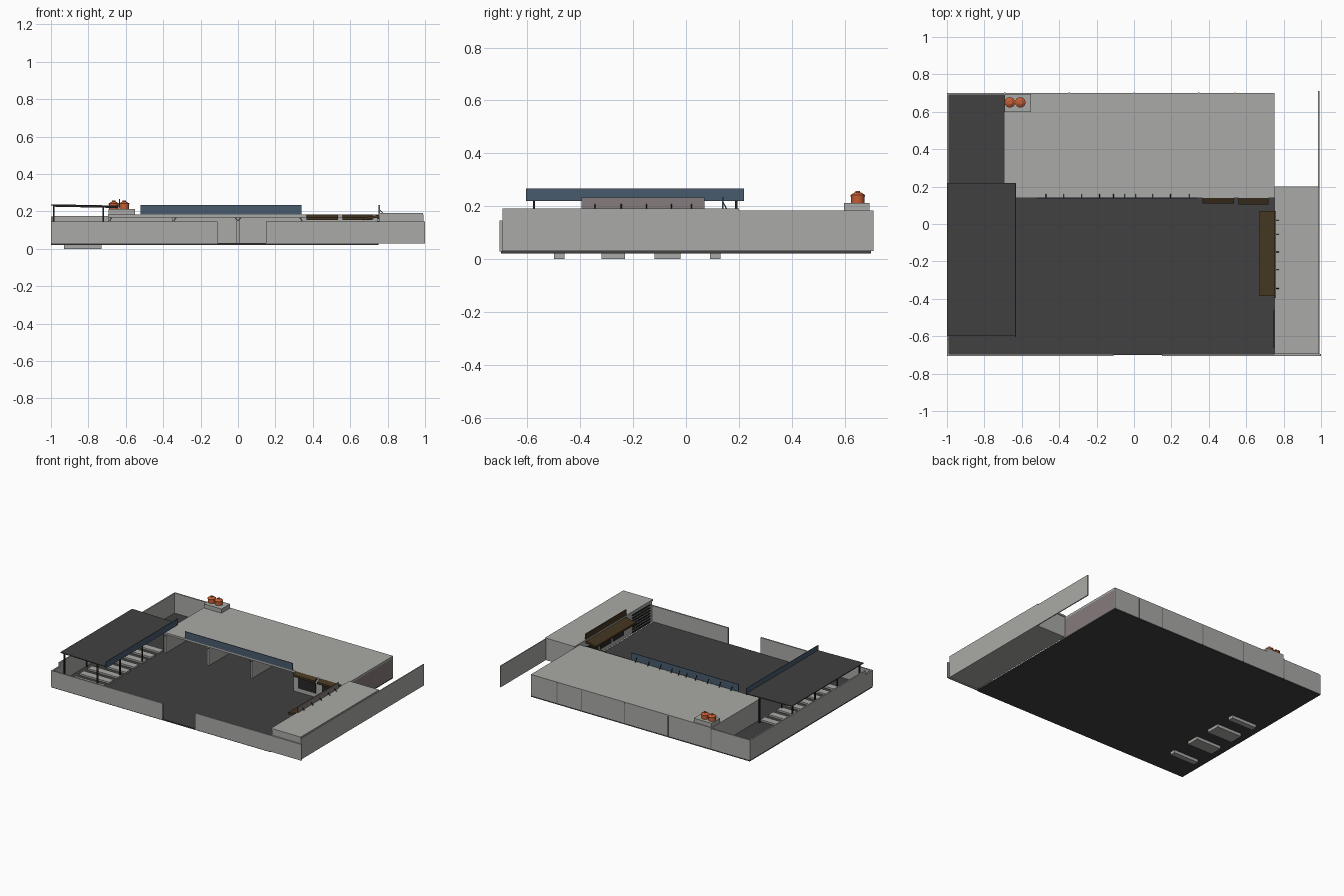
import bpy, bmesh
from mathutils import Vector, Matrix

if "Cube" in bpy.data.objects:
    bpy.data.objects.remove(bpy.data.objects["Cube"])


def material(name, rgb):
    m = bpy.data.materials.new(name)
    m.diffuse_color = (*rgb, 1)
    m.use_nodes = True
    m.node_tree.nodes["Principled BSDF"].inputs["Base Color"].default_value = m.diffuse_color
    return m


GREY = material("concrete_grey", (0.40, 0.40, 0.385))
DARK = material("asphalt_dark", (0.052, 0.052, 0.052))
BLUE = material("slate_blue", (0.065, 0.105, 0.155))
ORANGE = material("tank_orange", (0.55, 0.11, 0.035))
BROWN = material("dark_wood", (0.058, 0.036, 0.015))
PINK = material("warm_grey", (0.24, 0.20, 0.20))
BLACK = material("black_metal", (0.02, 0.02, 0.02))


def finish(name, bm, mat):
    me = bpy.data.meshes.new(name)
    bm.normal_update()
    bm.to_mesh(me)
    bm.free()
    me.materials.append(mat)
    ob = bpy.data.objects.new(name, me)
    bpy.context.collection.objects.link(ob)
    return ob


def boxes(name, mat, *extents):
    """Each extent is x0, x1, y0, y1, z0, z1."""
    bm = bmesh.new()
    for x0, x1, y0, y1, z0, z1 in extents:
        mx = Matrix.Translation(((x0 + x1) / 2, (y0 + y1) / 2, (z0 + z1) / 2))
        mx = mx @ Matrix.Diagonal((x1 - x0, y1 - y0, z1 - z0, 1))
        bmesh.ops.create_cube(bm, size=1, matrix=mx)
    return finish(name, bm, mat)


def bars(name, mat, segments, w=0.004):
    """Square bars between pairs of points."""
    bm = bmesh.new()
    for p, q in segments:
        p, q = Vector(p), Vector(q)
        rot = (q - p).to_track_quat('Z', 'Y').to_matrix().to_4x4()
        mx = Matrix.Translation((p + q) / 2) @ rot @ Matrix.Diagonal((w, w, (q - p).length, 1))
        bmesh.ops.create_cube(bm, size=1, matrix=mx)
    return finish(name, bm, mat)


def droop(ob, axis, limit, dz):
    """Lower the outer edge of an awning or roof."""
    for v in ob.data.vertices:
        if v.co[axis] < limit:
            v.co.z += dz


# Yard slab and footings under it
boxes("yard_slab", DARK, (-1, 0.75, -0.70, 0.70, 0.021, 0.03))
footings = ((-0.50, -0.46), (-0.32, -0.23), (-0.12, -0.02), (0.09, 0.13))
boxes("footing", GREY, *[(-0.93, -0.73, a, b, 0.0, 0.021) for a, b in footings])

# Perimeter walls with the front gateway
boxes("front_wall", GREY, (-1, -0.11, -0.705, -0.695, 0.028, 0.145),
      (0.15, 1.0, -0.705, -0.695, 0.028, 0.145))
boxes("left_wall", GREY, (-1, -0.99, -0.695, -0.62, 0.03, 0.145),
      (-1, -0.99, -0.62, 0.70, 0.03, 0.172))
boxes("back_wall", GREY, (-0.99, 0.75, 0.69, 0.70, 0.03, 0.175))
boxes("right_wall", GREY, (0.984, 0.991, -0.695, 0.71, 0.03, 0.183))
boxes("back_wall_seam", PINK, *[(x - 0.004, x + 0.004, 0.70, 0.702, 0.03, 0.175)
                                for x in (-0.69, -0.345, 0, 0.345, 0.54)])

# Back building: open bays beside a closed office
boxes("back_roof", GREY, (-0.695, 0.75, 0.14, 0.70, 0.168, 0.182))
boxes("bay_partition", GREY, *[(x - 0.007, x + 0.007, 0.15, 0.69, 0.03, 0.168)
                               for x in (-0.688, -0.345, 0, 0.345)])
boxes("office", GREY, (0.345, 0.742, 0.15, 0.69, 0.03, 0.168))
boxes("office_end_wall", PINK, (0.742, 0.75, 0.15, 0.69, 0.03, 0.168))
boxes("office_window", BLACK, (0.38, 0.52, 0.145, 0.15, 0.06, 0.135),
      (0.57, 0.71, 0.145, 0.15, 0.06, 0.135))
struts = []
for x in (-0.688, -0.345, 0, 0.345):
    for s in (-1, 1):
        if abs(x + s * 0.03) < 0.37 or s * x < 0:
            struts.append(((x, 0.147, 0.150), (x + s * 0.028, 0.147, 0.18)))
bars("bay_strut", BLACK, struts)

# Long blue sign board on the back roof
boxes("back_sign", BLUE, (-0.52, 0.34, 0.136, 0.141, 0.183, 0.235))
bars("back_sign_brace", BLACK, [((x, 0.14, 0.215), (x, 0.158, 0.182)) for x in
                                (-0.47, -0.375, -0.28, -0.185, -0.11, -0.05, 0.01, 0.1, 0.195, 0.295)])

# Office awnings
aw = boxes("office_awning", BROWN, (0.365, 0.535, 0.11, 0.14, 0.168, 0.182),
           (0.56, 0.72, 0.105, 0.14, 0.168, 0.182))
droop(aw, 1, 0.12, -0.014)

# Right building with awning, shutter and rear sign
boxes("right_building", GREY, (0.753, 0.984, -0.69, 0.195, 0.03, 0.18))
boxes("right_roof", GREY, (0.75, 0.988, -0.695, 0.20, 0.18, 0.192))
aw = boxes("right_awning", BROWN, (0.67, 0.753, -0.385, 0.07, 0.168, 0.182))
droop(aw, 0, 0.7, -0.016)
boxes("right_window", BLACK, *[(0.748, 0.753, y, y + 0.12, 0.06, 0.135)
                               for y in (-0.36, -0.215, -0.07)])
boxes("shutter_slat", BLACK, *[(0.746, 0.753, -0.66, -0.46, 0.04 + i * 0.02, 0.048 + i * 0.02)
                               for i in range(7)])
boxes("right_sign_back", PINK, (0.755, 0.758, -0.395, 0.07, 0.19, 0.233))
boxes("right_sign_face", BROWN, (0.751, 0.755, -0.395, 0.07, 0.19, 0.233))
bars("right_sign_brace", BLACK, [((0.757, y, 0.207), (0.774, y, 0.191))
                                 for y in (-0.345, -0.245, -0.15, -0.055, 0.02)])

# Carport: dark roof, posts, beams and blue fascia
roof = boxes("carport_roof", DARK, (-1, -0.635, -0.60, 0.22, 0.225, 0.231))
droop(roof, 0, -0.9, 0.007)
boxes("carport_fascia", BLUE, (-0.637, -0.632, -0.605, 0.22, 0.220, 0.267))
post_y = (-0.575, -0.32, -0.065, 0.19)
bars("carport_post", BLACK, [((x, y, 0.03), (x, y, 0.226)) for x in (-0.985, -0.72) for y in post_y], 0.009)
bars("carport_beam", BLACK, [((-0.99, y, 0.229), (-0.64, y, 0.222)) for y in post_y], 0.008)

# Pale benches in rows beneath the carport
boxes("bench", GREY, *[(-0.95, -0.71, -0.55 + i * 0.095, -0.50 + i * 0.095, 0.03, 0.042)
                       for i in range(8)])

# Tank platform and two domed tanks
boxes("tank_platform", GREY, (-0.692, -0.55, 0.598, 0.695, 0.182, 0.212))
bm = bmesh.new()
for x in (-0.664, -0.608):
    for r0, r1, z0, z1 in ((0.025, 0.025, 0.212, 0.236), (0.028, 0.028, 0.236, 0.242),
                           (0.027, 0.012, 0.242, 0.252), (0.009, 0.009, 0.252, 0.257)):
        bmesh.ops.create_cone(bm, cap_ends=True, segments=20, radius1=r0, radius2=r1, depth=z1 - z0,
                              matrix=Matrix.Translation((x, 0.65, (z0 + z1) / 2)))
tanks = finish("water_tank", bm, ORANGE)
bpy.context.view_layer.objects.active = tanks
tanks.select_set(True)
bpy.ops.object.shade_smooth_by_angle()
